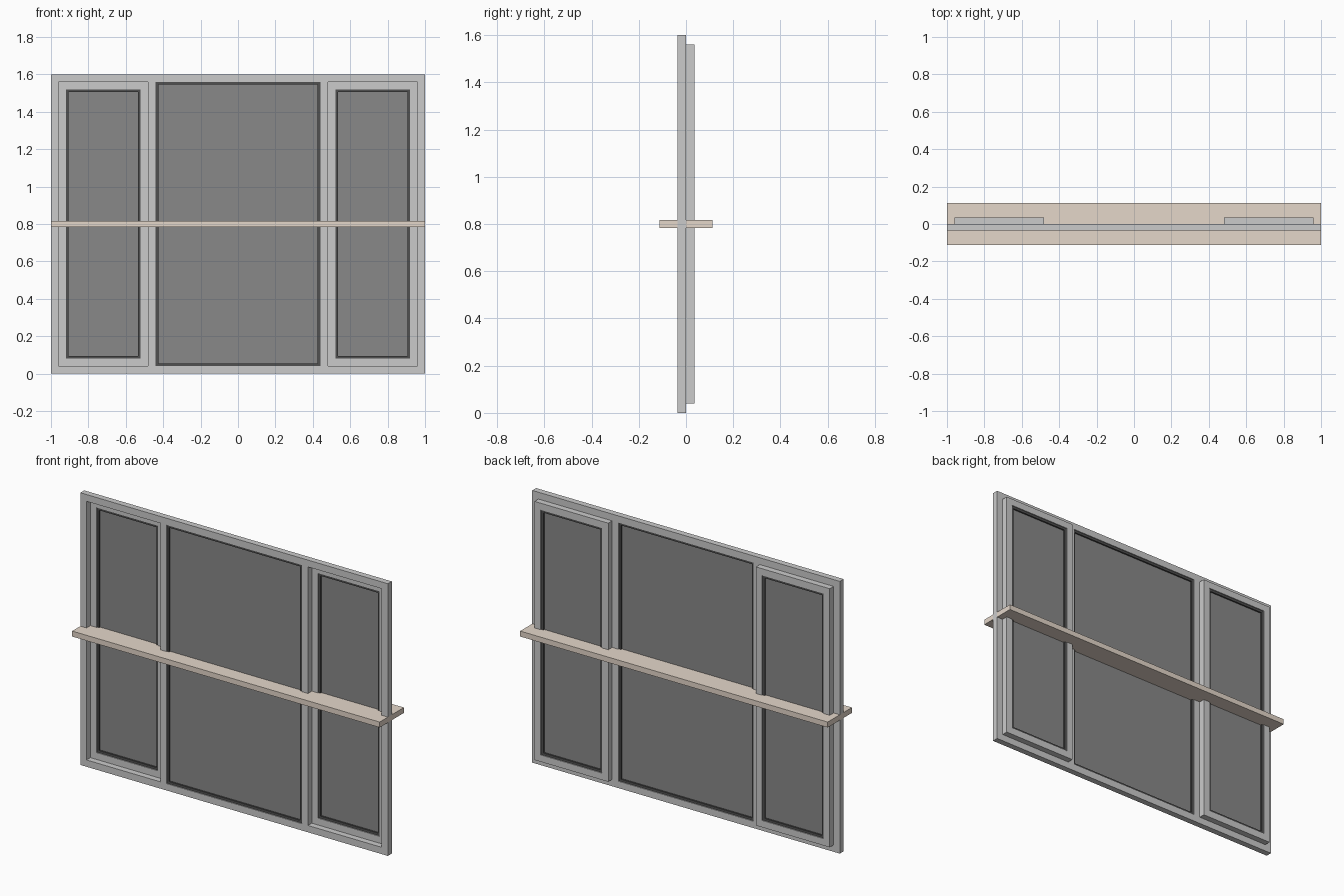
import bpy, bmesh

if "Cube" in bpy.data.objects:
    bpy.data.objects.remove(bpy.data.objects["Cube"])


def material(name, rgb):
    m = bpy.data.materials.new(name)
    m.diffuse_color = (*rgb, 1)
    m.use_nodes = True
    m.node_tree.nodes["Principled BSDF"].inputs["Base Color"].default_value = m.diffuse_color
    return m


def finish(name, bm, mat=None):
    bmesh.ops.recalc_face_normals(bm, faces=bm.faces)
    me = bpy.data.meshes.new(name)
    bm.to_mesh(me)
    bm.free()
    ob = bpy.data.objects.new(name, me)
    bpy.context.collection.objects.link(ob)
    if mat:
        me.materials.append(mat)
    return ob


def box(name, x0, x1, y0, y1, z0, z1, mat=None):
    bm = bmesh.new()
    bmesh.ops.create_cube(bm, size=1)
    for v in bm.verts:
        v.co = ((x0 + x1) / 2 + v.co.x * (x1 - x0),
                (y0 + y1) / 2 + v.co.y * (y1 - y0),
                (z0 + z1) / 2 + v.co.z * (z1 - z0))
    return finish(name, bm, mat)


def ring(name, x0, x1, y0, y1, z0, z1, w, mat=None):
    """Rectangular frame of border width w with mitred corners."""
    bm = bmesh.new()
    loops = []
    for y, d in ((y0, 0), (y0, w), (y1, w), (y1, 0)):
        loops.append([bm.verts.new((x, y, z)) for x, z in (
            (x0 + d, z0 + d), (x1 - d, z0 + d), (x1 - d, z1 - d), (x0 + d, z1 - d))])
    for i in range(4):
        a, b = loops[i], loops[(i + 1) % 4]
        for j in range(4):
            k = (j + 1) % 4
            bm.faces.new((a[j], a[k], b[k], b[j]))
    return finish(name, bm, mat)


def pane(name, x0, x1, y0, y1, z0, z1):
    """Dark gasket slightly inset from both faces, with glass in the middle."""
    ring(name + "_gasket", x0, x1, y0 + 0.005, y1 - 0.005, z0, z1, G, rubber)
    m = (y0 + y1) / 2
    box(name + "_glass", x0 + G, x1 - G, m - 0.004, m + 0.004, z0 + G, z1 - G, glass)


rubber = material("rubber", (0.08, 0.08, 0.08))
glass = material("glass", (0.25, 0.25, 0.25))
wood = material("board", (0.78, 0.68, 0.59))

W, T, H, G = 0.04, 0.036, 1.6, 0.014   # border, depth, height, gasket width

# Fixed outer frame and central pane
ring("outer_frame", -1, 1, -T, 0, 0, H, W)
pane("centre", -0.44, 0.44, -T, 0, W, H - W)

# Mullions and side sashes, mirrored left and right
for side, s in (("left", -1), ("right", 1)):
    a, b = sorted((s * 0.44, s * 0.48))
    box(side + "_mullion", a, b, -T, 0, W, H - W)
    a, b = sorted((s * 0.48, s * 0.96))
    ring(side + "_sash", a, b, 0, T, W, H - W, W)
    pane(side + "_sash", a + W, b - W, 0, T, 2 * W, H - 2 * W)

# Horizontal board passing through the window
box("sill_board", -1, 1, -0.112, 0.112, 0.784, 0.816, wood)
